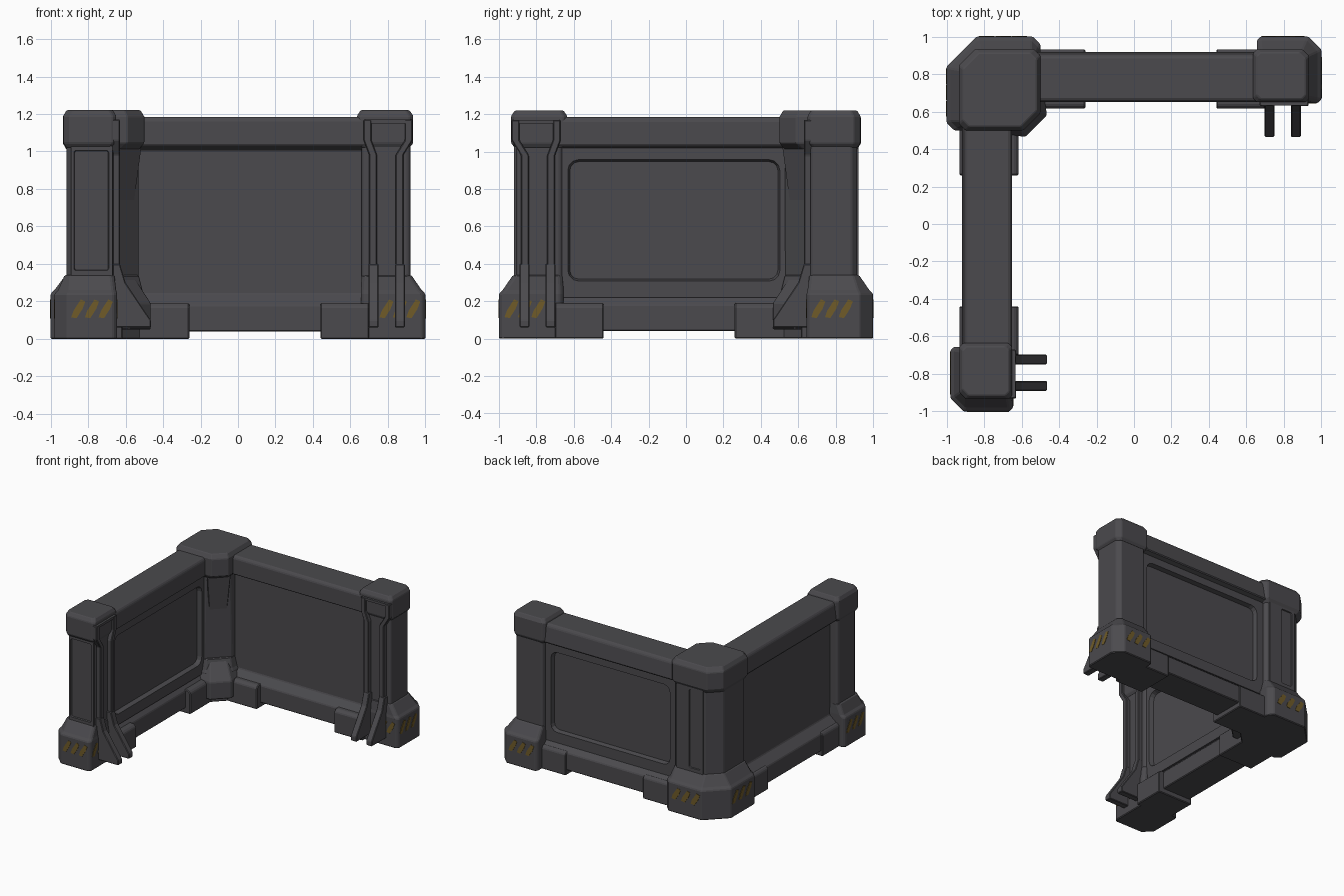
import bpy, bmesh, math
from mathutils import Vector

if "Cube" in bpy.data.objects:
    bpy.data.objects.remove(bpy.data.objects["Cube"])


def material(name, col):
    m = bpy.data.materials.new(name)
    m.diffuse_color = (*col, 1)
    m.use_nodes = True
    m.node_tree.nodes["Principled BSDF"].inputs["Base Color"].default_value = m.diffuse_color
    return m


GREY = material("dark_grey_metal", (0.070, 0.068, 0.075))
YELLOW = material("worn_yellow", (0.16, 0.105, 0.022))


def same(p):
    return Vector(p)


def swap(p):
    """Reflect the back arm across the diagonal to give the left arm."""
    return Vector((-p[1], -p[0], p[2]))


def loft(name, rings, T=same, mat=GREY, bevel=0.006, closed=False):
    """Skin a stack of equal-sized rings; capped, or looped back when closed."""
    bm = bmesh.new()
    vs = [[bm.verts.new(T(p)) for p in r] for r in rings]
    n, m = len(rings[0]), len(rings)
    for i in range(m if closed else m - 1):
        a, b = vs[i], vs[(i + 1) % m]
        for k in range(n):
            bm.faces.new((a[k], a[(k + 1) % n], b[(k + 1) % n], b[k]))
    if not closed:
        bm.faces.new(vs[0])
        bm.faces.new(vs[-1])
    bmesh.ops.recalc_face_normals(bm, faces=bm.faces)
    me = bpy.data.meshes.new(name)
    bm.to_mesh(me)
    bm.free()
    me.materials.append(mat)
    ob = bpy.data.objects.new(name, me)
    bpy.context.collection.objects.link(ob)
    if bevel:
        mod = ob.modifiers.new("edge_bevel", 'BEVEL')
        mod.width, mod.segments, mod.limit_method = bevel, 1, 'ANGLE'
    return ob


def at_z(pts, z):
    return [(x, y, z) for x, y in pts]


def rect(x0, x1, y0, y1, c=0.02, outer=None):
    """Chamfered rectangle; outer is the chamfer of the (x1, y1) corner."""
    o = outer or c
    return [(x0 + c, y0), (x1 - c, y0), (x1, y0 + c), (x1, y1 - o),
            (x1 - o, y1), (x0 + c, y1), (x0, y1 - c), (x0, y0 + c)]


def along_x(prof, x0, x1):
    return [[(x, y, z) for y, z in prof] for x in (x0, x1)]


def along_y(prof, y0, y1):
    return [[(x, y, z) for x, z in prof] for y in (y0, y1)]


def rounded(x0, x1, z0, z1, r, y):
    pts = []
    for cx, cz, a0 in ((x1 - r, z1 - r, 0), (x0 + r, z1 - r, 90),
                       (x0 + r, z0 + r, 180), (x1 - r, z0 + r, 270)):
        for k in range(4):
            a = math.radians(a0 + 30 * k)
            pts.append((cx + r * math.cos(a), y, cz + r * math.sin(a)))
    return pts


def frame(name, outer, inner, r, y0, y1, slope, T=same):
    """Raised rim between two rectangles (x0, x1, z0, z1), from depth y0 to y1."""
    a, b, c, d = inner
    s = slope
    loft(name, [rounded(*outer, .008, y0), rounded(*outer, .008, y1),
                rounded(a - s, b + s, c - s, d + s, r + s, y1), rounded(*inner, r, y0)],
         T, bevel=0, closed=True)


def stripes(name, a, b, T, count=3):
    """Slanted hazard dashes from a to b (left to right as seen from outside)."""
    a, b = T(a), T(b)
    if T is swap:
        a, b = b, a
    u = (b - a).normalized()
    nrm = u.cross(Vector((0, 0, 1)))
    step = (b - a).length / count
    for i in range(count):
        w = step * 0.55
        s = i * step
        shape = [(s, .115), (s + w * .7, .11), (s + w + .02, .16), (s + w + .035, .20),
                 (s + w * .4 + .035, .21), (s + .012, .15)]
        rings = [[a + u * p + nrm * d + Vector((0, 0, z)) for p, z in shape]
                 for d in (-0.003, 0.003)]
        loft(f"{name}_{i}", rings, mat=YELLOW, bevel=0)


# wall section: top rail, deep thin panel, sloped lower rail
WALL = [(.66, .04), (.66, .18), (.715, .24), (.715, 1.005), (.65, 1.035), (.65, 1.165),
        (.665, 1.185), (.89, 1.185), (.905, 1.165), (.918, 1.035), (.845, 1.005),
        (.845, .24), (.918, .18), (.918, .04)]
FOOT = [(.615, 0), (.615, .17), (.635, .19), (.915, .19), (.932, .17), (.932, 0)]

for side, T in (("back", same), ("left", swap)):
    back = T is same
    loft(f"{side}_wall", along_x(WALL, -0.6, 0.70), T)
    for i, (x0, x1) in enumerate(((-.56, -.26), (.44, .70))):
        loft(f"{side}_ground_block_{i}", along_x(FOOT, x0, x1), T)

    # rounded panel frame: outside of the back wall, inside of the left wall
    if back:
        frame("back_panel_frame", (-.55, .68, .22, 1.02), (-.46, .60, .315, .95), .045,
              .842, .88, .01, T)
    else:
        frame("left_panel_frame", (-.55, .68, .22, 1.02), (-.49, .62, .32, .945), .045,
              .718, .68, .012, T)

    # end post: base, shaft, cap
    hi = 1.0 if back else .98
    loft(f"{side}_post_base", [
        at_z(rect(.655, 1.0, .645, hi, .02, .07), 0),
        at_z(rect(.655, 1.0, .645, hi, .02, .07), .24),
        at_z(rect(.655, .98, .65, hi - .02, .02, .06), .26),
        at_z(rect(.66, .925, .66, .925, .02, .03), .34)], T)
    shaft = rect(.66, .92 if back else .91, .665, .915, .015, .03)
    loft(f"{side}_post_shaft", [at_z(shaft, .30), at_z(shaft, 1.06)], T)
    loft(f"{side}_post_cap", [
        at_z(rect(.65, .915, .665, .915, .02), 1.02),
        at_z(rect(.635, .935, .65, .932, .02, .035), 1.045),
        at_z(rect(.635, .935, .65, .932, .02, .035), 1.19),
        at_z(rect(.655, .915, .668, .915, .02, .035), 1.22)], T, bevel=.005)

    # brace strips on the inside of the post, splayed at the top, with fin feet
    for i, (xt, xb) in enumerate(((.67, .70), (.89, .84))):
        w = .042
        strip = [(xb, .25), (xb + w, .25), (xb + w, .98), (xt + w, 1.06),
                 (xt + w, 1.17), (xt, 1.17), (xt, 1.06), (xb, .98)]
        loft(f"{side}_brace_strip_{i}", along_y(strip, .63, .68), T, bevel=.005)
        fin = [(.465, .06), (.465, .10), (.60, .30), (.63, .40), (.68, .40), (.68, .06)]
        loft(f"{side}_brace_fin_{i}", along_x(fin, xb - .003, xb + w + .008), T, bevel=.005)
    loft(f"{side}_brace_top", along_y([(.68, 1.15), (.92, 1.15), (.92, 1.17), (.68, 1.17)],
                                      .632, .68), T, bevel=0)

    # hazard stripes on the bases
    stripes(f"{side}_stripe_end", (1.0, .67, 0), (1.0, .89, 0), T)
    stripes(f"{side}_stripe_inner", (.755, .645, 0), (.97, .645, 0), T)
    stripes(f"{side}_stripe_outer", (.91, hi, 0), (.68, hi, 0), T)
    stripes(f"{side}_stripe_corner", (-.57, 1.0, 0), (-.83, 1.0, 0), T)

# raised rims on the left end post and on the back of the corner post
frame("left_post_rim", (-.892, -.67, .33, 1.03), (-.87, -.695, .37, 1.0), .008,
      -.905, -.92, .006)
frame("corner_post_rim", (-.80, -.56, .33, 1.03), (-.77, -.68, .37, 1.0), .008,
      .908, .923, .006)


def corner(lo, hi, cut, inner, e=.03):
    """Corner footprint: outer cut, inner diagonal cut, small side cuts e."""
    return [(-hi + e, lo), (-hi, lo + e), (-hi, hi - cut), (-hi + cut, hi), (-lo - e, hi),
            (-lo, hi - e), (-lo, lo + inner), (-lo - inner, lo)]


# corner post: base, shaft, cap
loft("corner_base", [at_z(corner(.50, 1.0, .16, .14, .04), 0),
                     at_z(corner(.50, 1.0, .16, .14, .04), .24),
                     at_z(corner(.51, .98, .15, .14, .04), .26),
                     at_z(corner(.53, .92, .10, .13, .02), .34)])
loft("corner_shaft", [at_z(corner(.53, .915, .10, .15, .02), .30),
                      at_z(corner(.53, .915, .10, .13, .02), 1.06)])
loft("corner_cap", [at_z(corner(.53, .915, .09, .10), 1.01),
                    at_z(corner(.50, .935, .09, .09, .035), 1.045),
                    at_z(corner(.50, .935, .09, .09, .035), 1.185),
                    at_z(corner(.52, .912, .085, .085, .035), 1.22)], bevel=.005)

# sloped toe in the inner corner
TOE = [(-.70, .48), (-.58, .465), (-.465, .58), (-.48, .70), (-.70, .70)]
loft("corner_toe", [
    at_z(TOE, .05), at_z(TOE, .19),
    at_z([(-.70, .58), (-.655, .575), (-.575, .655), (-.58, .70), (-.70, .70)], .36)])
# slim brace down the inner corner, widening to the cap
loft("corner_brace", [
    at_z([(-.66, .61), (-.61, .66), (-.66, .71), (-.71, .66)], .30),
    at_z([(-.64, .51), (-.51, .64), (-.66, .71), (-.71, .66)], 1.04)], bevel=.005)
